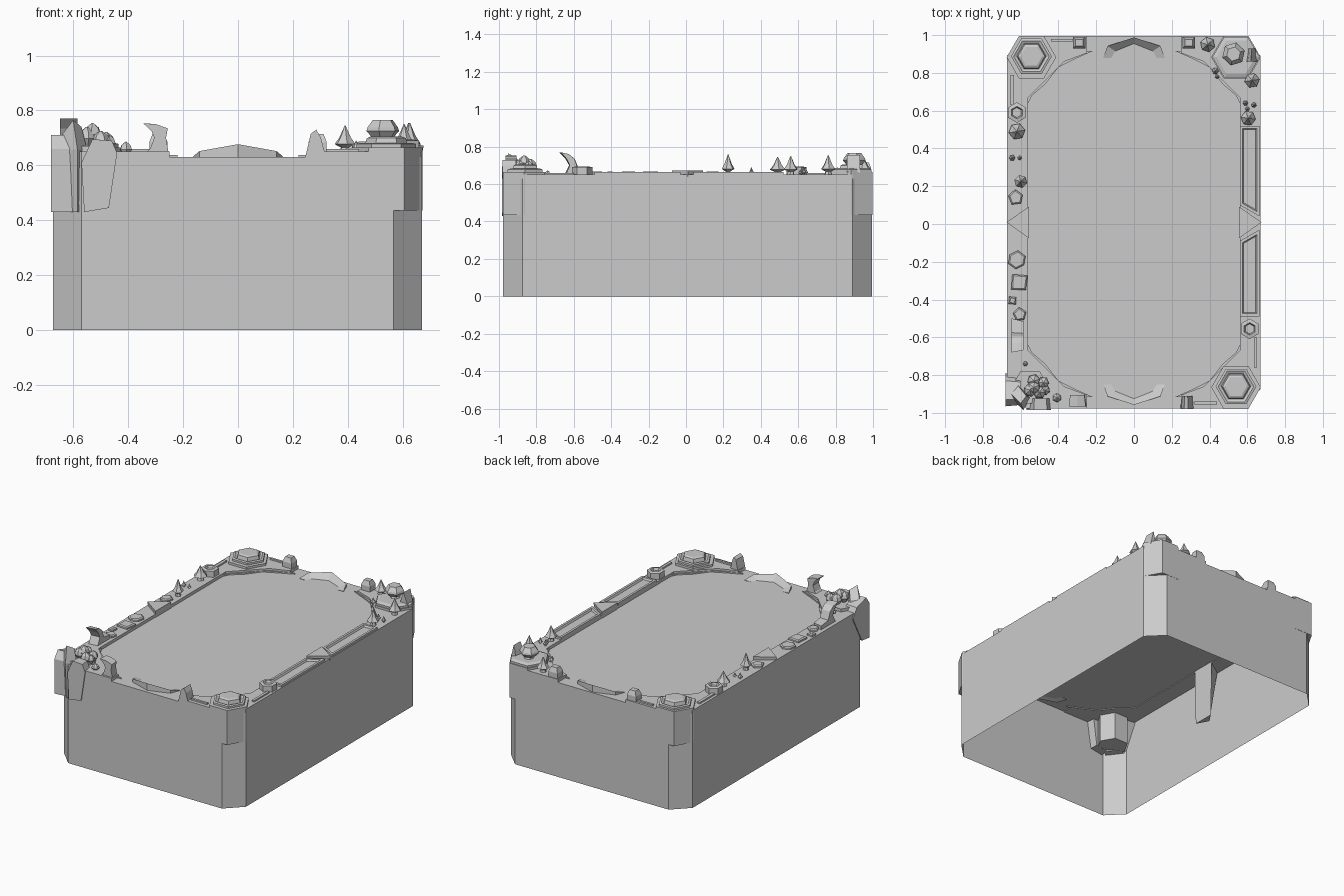
import bpy, bmesh, math, random
from mathutils import Vector

if "Cube" in bpy.data.objects:
    bpy.data.objects.remove(bpy.data.objects["Cube"])
random.seed(4)


def finish(name, bm):
    me = bpy.data.meshes.new(name)
    bm.to_mesh(me)
    bm.free()
    ob = bpy.data.objects.new(name, me)
    bpy.context.collection.objects.link(ob)
    return ob


def loft(name, rings, caps=True):
    """Join equal-sized closed rings of 3D points."""
    bm = bmesh.new()
    vs = [[bm.verts.new(p) for p in r] for r in rings]
    n = len(rings[0])
    for a, b in zip(vs, vs[1:]):
        for i in range(n):
            bm.faces.new((a[i], a[(i + 1) % n], b[(i + 1) % n], b[i]))
    if caps:
        bm.faces.new(vs[0][::-1])
        bm.faces.new(vs[-1])
        bmesh.ops.recalc_face_normals(bm, faces=bm.faces)
    return finish(name, bm)


def prism(name, pts, z0, z1, steps=(), bottom=True):
    """Upright polygon; steps = (inset, rise) applied to the top face."""
    area = sum(a[0] * b[1] - b[0] * a[1] for a, b in zip(pts, pts[1:] + pts[:1]))
    pts = pts if area > 0 else pts[::-1]
    bm = bmesh.new()
    lo = [bm.verts.new((x, y, z0)) for x, y in pts]
    hi = [bm.verts.new((x, y, z1)) for x, y in pts]
    n = len(pts)
    for i in range(n):
        j = (i + 1) % n
        bm.faces.new((lo[i], lo[j], hi[j], hi[i]))
    if bottom:
        bm.faces.new(lo[::-1])
    top = bm.faces.new(hi)
    bm.normal_update()
    for t, d in steps:
        bmesh.ops.inset_region(bm, faces=[top], thickness=t, depth=d, use_even_offset=True)
    return finish(name, bm)


def ngon(x, y, r, n=6, turn=0.0, jitter=0.0):
    out = []
    for i in range(n):
        a = turn + math.tau * i / n
        k = r * (1 - jitter * random.random())
        out.append((x + k * math.cos(a), y + k * math.sin(a)))
    return out


def rect(x0, x1, y0, y1):
    return [(x0, y0), (x1, y0), (x1, y1), (x0, y1)]


def revolve(name, x, y, prof, n=6, turn=0.3):
    return loft(name, [[(px, py, z) for px, py in ngon(x, y, r, n, turn)] for r, z in prof])


def slab(name, prof, axis, a, b, taper=0.85):
    """Side profile (u, z) extruded along y or x, shrinking towards b."""
    cu = sum(p[0] for p in prof) / len(prof)
    rings = []
    for v, k in ((a, 1), (b, taper)):
        pts = [(cu + (u - cu) * k, z) for u, z in prof]
        rings.append([(u, v, z) if axis == 'y' else (v, u, z) for u, z in pts])
    return loft(name, rings)


# Hollow tray: chamfered walls and top, open underneath
X0, X1, Y0, Y1, C = -.673, .67, -.978, .995, .104
prism("tray_body", [(X0 + C, Y0), (X1 - C, Y0), (X1, Y0 + C), (X1, Y1 - C),
                    (X1 - C, Y1), (X0 + C, Y1), (X0, Y1 - C), (X0, Y0 + C)],
      0, .63, bottom=False)

# Raised side rims and corner shoulders
prism("left_rim", rect(X0, -.56, Y0 + C, Y1 - C), .625, .65)
prism("right_rim", rect(.56, X1, Y0 + C, Y1 - C), .625, .65)
for sx in (-1, 1):
    for sy in (-1, 1):
        ye = Y1 if sy > 0 else -Y0
        xe = X1 if sx > 0 else -X0
        pts = [(xe, .87), (xe - .104, ye), (.25, ye), (.25, .905), (.37, .86),
               (.42, .81), (.49, .74), (.56, .67)]
        prism("corner_shoulder", [(sx * x, sy * min(y, ye)) for x, y in pts], .625, .65)
        prism("corner_step", [(sx * x, sy * y) for x, y in
              [(.57, .62), (.54, .68), (.47, .74), (.4, .83), (.32, .87), (.22, .915), (.57, .915)]],
              .625, .638)

# Hexagonal corner pillars; two carry stepped caps
for x, y, cap in ((.54, -.865, 1), (-.543, .883, 1), (.54, .883, 0)):
    prism("corner_pillar", ngon(x, y, .131), .435, .665)
    if cap:
        prism("corner_cap", ngon(x, y + .005, .108), .66, .678,
              [(.012, .004), (.014, -.008), (.006, .025), (.012, .006)])
    else:
        prism("corner_pad", ngon(x, y, .125), .66, .678, [(.02, .008)])
prism("front_left_pillar", ngon(-.55, -.865, .1), .44, .67)

# Sloping arched crests at front and back middle
for s, yo in ((-1, 0), (1, .03)):
    inner = [(-.12, .85), (-.1, .885), (0, .925), (.1, .885), (.12, .85)]
    outer = [(-.163, .85, .633), (-.14, .912, .652), (0, .958, .677), (.14, .912, .652), (.163, .85, .633)]
    loft("arch_crest", [[(a[0], s * (a[1] + yo), .632), (b[0], s * (b[1] + yo), b[2]),
                         (b[0], s * (b[1] + yo), .622)] for a, b in zip(inner, outer)])

# Framed recessed panels on the right rim
frame = [(.015, .0), (.006, -.012)]
prism("right_panel_back", [(.56, .10), (.665, .04), (.665, .52), (.56, .52)], .64, .664, frame)
prism("right_panel_front", [(.56, -.09), (.665, -.03), (.665, -.49), (.56, -.49)], .64, .664, frame)

# Central wedge on each side, running down inside the wall
for s in (-1, 1):
    loft("side_wedge", [[(s * .6, .015, .25), (s * .557, .08, .25), (s * .557, -.065, .25)],
                        [(s * .676, .01, .672), (s * .557, .09, .672), (s * .557, -.075, .672)]])

# Hexagonal sockets on the rims
for x, y in ((-.62, .59), (.612, -.555)):
    prism("hex_socket", ngon(x, y, .054, 6, math.pi / 6), .64, .69, [(.018, .004), (.006, -.015)])

# Thin trim bars leading to the capped corners
for r in ((-.655, -.635, .63, .79), (-.44, -.32, .965, .98), (.635, .652, -.76, -.6), (.32, .44, -.955, -.94)):
    prism("trim_bar", rect(*r), .645, .66)

# Back posts
for x in (-.29, .29):
    prism("back_post", rect(x - .033, x + .033, .93, .99), .63, .685, [(.012, .03)])

# Broken horns and stump
slab("front_horn", [(-.35, .63), (-.25, .63), (-.262, .70), (-.256, .735), (-.3, .75),
                    (-.345, .753), (-.315, .725), (-.305, .70), (-.32, .66)], 'y', -.965, -.905)
slab("front_stump", [(.245, .63), (.315, .65), (.302, .70), (.285, .73), (.265, .715)], 'y', -.98, -.91, .8)
slab("left_horn", [(-.655, .64), (-.5, .64), (-.5, .675), (-.575, .685), (-.595, .735),
                   (-.63, .76), (-.68, .77), (-.645, .735), (-.625, .70)], 'x', -.648, -.585)

# Rock slabs hanging over the front left corner
slab("hanging_slab_front", [(-.56, .43), (-.47, .445), (-.44, .645), (-.46, .69), (-.53, .695), (-.57, .61)],
     'y', -.985, -.925, .9)
slab("hanging_slab_left", [(-.965, .43), (-.885, .44), (-.79, .62), (-.83, .68), (-.93, .71), (-.965, .66)],
     'x', -.68, -.6, .9)
loft("hanging_slab_corner", [[(-.665, -.9, .44), (-.585, -.975, .43), (-.55, -.93, .43), (-.62, -.86, .44)],
                             [(-.678, -.9, .64), (-.585, -.985, .66), (-.55, -.92, .66), (-.62, -.84, .64)],
                             [(-.65, -.9, .70), (-.6, -.95, .765), (-.57, -.91, .74), (-.61, -.86, .70)]])

# Low paving stones on the left rim
for x, y, r, n in ((-.625, .14, .044, 5), (-.62, -.19, .052, 6), (-.607, -.31, .058, 4),
                   (-.643, -.405, .028, 4), (-.605, -.48, .04, 5)):
    prism("paving_stone", ngon(x, y, r, n, .7 if n == 4 else .4, .12), .64, .66, [(.007, .006)])

# Pointed trees, large and small
trees = [(.39, .95, .04, .745), (.625, .76, .04, .755), (.605, .56, .04, .75), (-.62, .49, .044, .745),
         (-.6, .225, .035, .76), (-.645, .35, .016, .69), (-.605, .35, .012, .68), (.43, .81, .018, .69),
         (.44, .78, .011, .675), (.59, .64, .014, .69), (.60, .61, .012, .68), (.635, .63, .014, .69)]
for x, y, r, top in trees:
    h = top - .648
    revolve("pointed_tree", x, y, [(r * .55, .645), (r * .4, .648 + h * .18), (r, .648 + h * .3),
                                   (r * .55, .648 + h * .55), (r * .04, top)], 6, random.random())

# Round-topped tree on the back right pad
revolve("round_tree_trunk", .53, .9, [(.04, .67), (.022, .71)])
revolve("round_tree_crown", .527, .9, [(.042, .703), (.062, .725), (.058, .738), (.038, .765)])
slab("back_boulder", [(.59, .66), (.66, .66), (.645, .69), (.62, .755), (.605, .72)], 'y', .86, .93, .6)

# Bushes clustered on the front left corner
for x, y, r, z in ((-.53, -.83, .035, .70), (-.48, -.84, .032, .69), (-.5, -.89, .036, .69),
                   (-.55, -.88, .035, .705), (-.53, -.865, .034, .72), (-.47, -.88, .026, .685),
                   (-.408, -.92, .024, .662), (-.575, -.74, .013, .66)):
    revolve("bush", x, y, [(r * .5, z - r), (r, z - r * .2), (r * .75, z + r * .5), (r * .1, z + r)],
            6, random.random())
